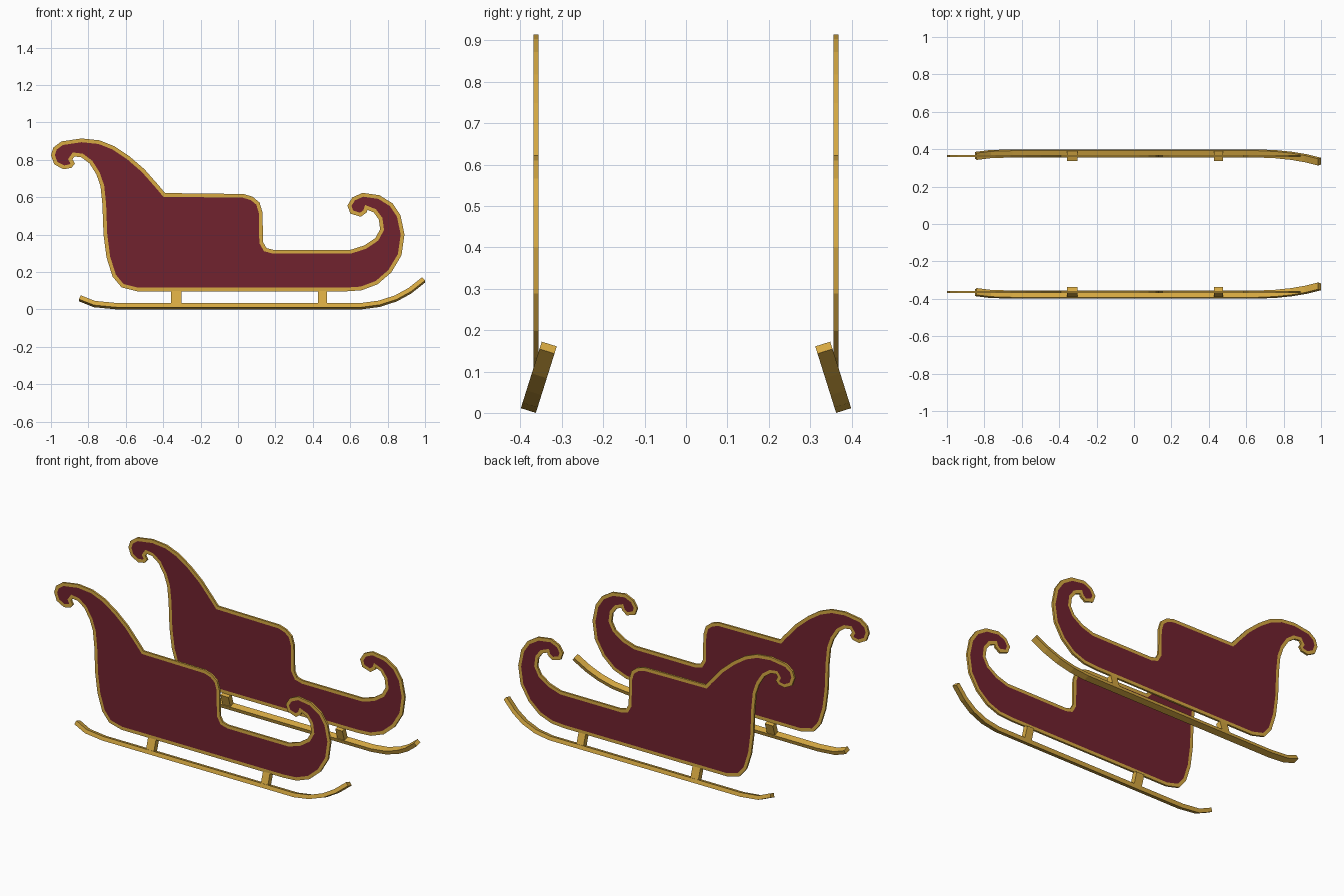
import bpy, bmesh
from mathutils import Vector

if "Cube" in bpy.data.objects:
    bpy.data.objects.remove(bpy.data.objects["Cube"])


def material(name, rgb):
    m = bpy.data.materials.new(name)
    m.diffuse_color = (*rgb, 1)
    m.use_nodes = True
    m.node_tree.nodes["Principled BSDF"].inputs["Base Color"].default_value = m.diffuse_color
    return m


GOLD = material("gold", (0.68, 0.40, 0.055))
RED = material("dark red", (0.165, 0.016, 0.028))


def finish(bm, name, mats):
    """Make an object and mirror it to the other side of the sleigh."""
    bmesh.ops.recalc_face_normals(bm, faces=bm.faces)
    me = bpy.data.meshes.new(name)
    bm.to_mesh(me)
    bm.free()
    for m in mats:
        me.materials.append(m)
    ob = bpy.data.objects.new(name, me)
    bpy.context.collection.objects.link(ob)
    mod = ob.modifiers.new("mirror", 'MIRROR')
    mod.use_axis = (False, True, False)
    mod.use_mirror_merge = False
    return ob


# Side panel: scrolled outline (x, z), clockwise from the back curl
OUTLINE = [
    (-1.0, .824), (-.987, .866), (-.944, .898), (-.837, .914), (-.741, .904),
    (-.66, .872), (-.58, .818), (-.50, .749), (-.42, .658), (-.39, .622),
    (.03, .617), (.078, .602), (.115, .572), (.131, .519), (.134, .36),
    (.152, .328), (.19, .318), (.60, .318), (.676, .342), (.735, .382),
    (.76, .428), (.753, .481), (.725, .519), (.692, .532), (.687, .517),
    (.655, .495), (.60, .513), (.585, .556), (.612, .599), (.666, .623),
    (.757, .61), (.826, .567), (.869, .503), (.89, .40), (.874, .289),
    (.82, .198), (.746, .134), (.66, .102), (.57, .096), (-.537, .096),
    (-.623, .118), (-.671, .176), (-.703, .278), (-.719, .40), (-.725, .561),
    (-.735, .658), (-.757, .722), (-.794, .781), (-.837, .813), (-.874, .818),
    (-.885, .802), (-.872, .78), (-.89, .757), (-.933, .749), (-.982, .775)]

bm = bmesh.new()
outer = bm.faces.new([bm.verts.new((x, -.369, z)) for x, z in OUTLINE])
inner = bm.faces.new([bm.verts.new((x, -.357, z)) for x, z in reversed(OUTLINE)])
a, b = list(outer.verts), list(reversed(inner.verts))
for i in range(len(a)):
    j = (i + 1) % len(a)
    bm.faces.new((a[i], a[j], b[j], b[i]))
bmesh.ops.recalc_face_normals(bm, faces=bm.faces)
# gold rim left around the red field on both sides
for cap in (outer, inner):
    bmesh.ops.inset_region(bm, faces=[cap], thickness=.02, use_even_offset=True)
    cap.material_index = 1
finish(bm, "side_panel", [GOLD, RED])

# Runners and posts lean inwards: u points up the lean, w across it
U, W = Vector((0, .3, .954)), Vector((0, .954, -.3))
BASE = Vector((0, -.381, .0057))


def leaning(x, h, s):
    return Vector((x, 0, 0)) + BASE + U * h + W * s


def sweep(name, lower, upper, half):
    """Bar with a four-sided section between two (x, h) lines."""
    bm = bmesh.new()
    rings = [[bm.verts.new(leaning(*p, s)) for p, s in
              ((lo, -half), (lo, half), (up, half), (up, -half))]
             for lo, up in zip(lower, upper)]
    for r, q in zip(rings, rings[1:]):
        for i in range(4):
            j = (i + 1) % 4
            bm.faces.new((r[i], r[j], q[j], q[i]))
    bm.faces.new(rings[0])
    bm.faces.new(rings[-1])
    finish(bm, name, [GOLD])


# Runner: flat bar with upturned ends
path = [Vector(p) for p in ((-.85, .045), (-.77, .012), (-.65, 0), (.66, 0),
                            (.76, .014), (.85, .045), (.925, .088), (1.0, .15))]
top = []
for i, p in enumerate(path):
    d = (path[min(i + 1, len(path) - 1)] - path[max(i - 1, 0)]).normalized()
    top.append(p + Vector((-d.y, d.x)) * .024)
sweep("runner", path, top, .019)

# Posts joining runner and panel
for name, x, r in (("back_post", -.33, .027), ("front_post", .453, .024)):
    sweep(name, [(x - r, .015), (x + r, .015)], [(x - r, .093), (x + r, .093)], .016)
